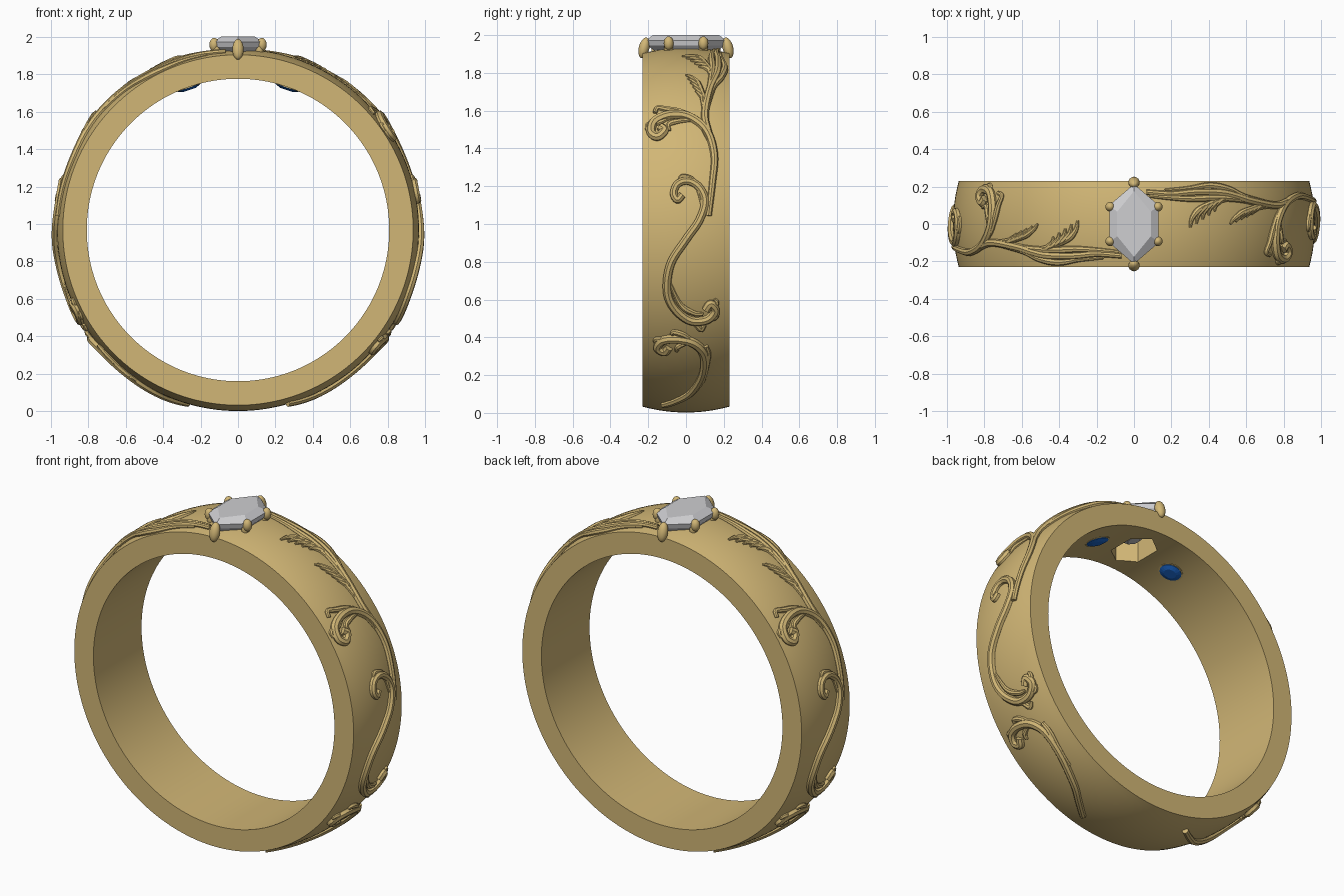
import bpy, bmesh, math
from mathutils import Vector, Matrix

if "Cube" in bpy.data.objects:
    bpy.data.objects.remove(bpy.data.objects["Cube"], do_unlink=True)

CZ, R_IN, R_OUT, HALF = 0.968, 0.807, 0.966, 0.23


def material(name, rgb):
    m = bpy.data.materials.new(name)
    m.use_nodes = True
    m.diffuse_color = (*rgb, 1)
    m.node_tree.nodes["Principled BSDF"].inputs["Base Color"].default_value = (*rgb, 1)
    return m


GOLD = material("warm_gold", (0.64, 0.47, 0.18))
CLEAR = material("clear_stone", (0.62, 0.62, 0.64))
BLUE = material("blue_stone", (0.01, 0.13, 0.58))


def make(name, mesh, mat, smooth=True):
    ob = bpy.data.objects.new(name, mesh)
    bpy.context.collection.objects.link(ob)
    mesh.materials.clear()
    mesh.materials.append(mat)
    if smooth:
        bpy.ops.object.select_all(action='DESELECT')
        ob.select_set(True)
        bpy.context.view_layer.objects.active = ob
        bpy.ops.object.shade_smooth_by_angle(angle=math.radians(35))
    return ob


def loft(rings, closed=False):
    """Skin a list of equal point rings; cap the ends unless closed."""
    bm = bmesh.new()
    vs = [[bm.verts.new(p) for p in ring] for ring in rings]
    n = len(vs[0])
    for i in range(len(vs) if closed else len(vs) - 1):
        a, b = vs[i], vs[(i + 1) % len(vs)]
        for j in range(n):
            bm.faces.new((a[j], a[(j + 1) % n], b[(j + 1) % n], b[j]))
    if not closed:
        bm.faces.new(vs[0])
        bm.faces.new(vs[-1])
    bmesh.ops.recalc_face_normals(bm, faces=bm.faces)
    me = bpy.data.meshes.new("mesh")
    bm.to_mesh(me)
    bm.free()
    return me


def surface_radius(y):
    return R_OUT - 0.031 * (y / HALF) ** 2


def on_band(deg, y, lift=0.0):
    a, r = math.radians(deg), surface_radius(y) + lift
    return Vector((r * math.sin(a), y, CZ + r * math.cos(a)))


# Band: domed outside, straight inside, revolved about the finger axis
ys = [HALF * (i / 6 - 1) for i in range(13)]
profile = [(y, surface_radius(y)) for y in ys] + [(HALF, R_IN), (-HALF, R_IN)]
SEG = 160
rings = []
for i in range(SEG):
    a = 2 * math.pi * i / SEG
    rings.append([(r * math.sin(a), y, CZ + r * math.cos(a)) for y, r in profile])
band = make("band", loft(rings, closed=True), GOLD)


# Hexagonal outline shared by the stone and its opening
def hexagon(w, tip, side, z):
    return [(0, tip, z), (-w, side, z), (-w, -side, z), (0, -tip, z), (w, -side, z), (w, side, z)]


cutter = make("opening_cutter", loft([hexagon(0.095, 0.15, 0.08, 1.6), hexagon(0.1, 0.16, 0.085, 2.1)]), GOLD, False)
cutter.hide_render = True
cutter.hide_viewport = True
cut = band.modifiers.new("opening", 'BOOLEAN')
cut.object = cutter
cut.solver = 'EXACT'

# Main stone: table, crown, girdle, pavilion
make("main_stone", loft([
    hexagon(0.025, 0.05, 0.02, 1.83),
    hexagon(0.128, 0.205, 0.095, 1.945),
    hexagon(0.132, 0.213, 0.1, 1.972),
    hexagon(0.09, 0.175, 0.065, 2.0)]), CLEAR, False)


# Prongs: rounded claws around the stone
def claw(name, x, y, z, size, lean=0.0):
    bm = bmesh.new()
    bmesh.ops.create_uvsphere(bm, u_segments=20, v_segments=12, radius=1)
    bmesh.ops.scale(bm, vec=size, verts=bm.verts)
    bmesh.ops.rotate(bm, cent=(0, 0, 0), matrix=Matrix.Rotation(lean, 3, 'X'), verts=bm.verts)
    bmesh.ops.translate(bm, vec=(x, y, z), verts=bm.verts)
    me = bpy.data.meshes.new(name)
    bm.to_mesh(me)
    bm.free()
    make(name, me, GOLD)


for s in (-1, 1):
    end = "back" if s > 0 else "front"
    claw(end + "_tip_prong", 0, s * 0.222, 1.932, (0.03, 0.028, 0.056), s * 0.25)
    for t in (-1, 1):
        hand = "left" if t > 0 else "right"
        claw(f"{end}_{hand}_prong", t * 0.127, s * 0.092, 1.957, (0.026, 0.026, 0.036))
        claw(f"{end}_{hand}_prong_foot", t * 0.115, s * 0.092, 1.93, (0.022, 0.024, 0.04))


# Blue stones set flush inside the band, each with a thin collar
def inner_disc(name, side, layers, mat, smooth):
    rot = Matrix.Rotation(side * math.radians(19), 4, 'Y')
    centre = Vector((0, 0, CZ))
    rings = []
    for rad, depth in layers:
        rings.append([centre + rot @ Vector((rad * math.cos(k * math.pi / 8), rad * math.sin(k * math.pi / 8), depth))
                      for k in range(16)])
    make(name, loft(rings), mat, smooth)


for side, hand in ((1, "left"), (-1, "right")):
    inner_disc(hand + "_stone_collar", side, [(0.07, 0.83), (0.07, 0.803)], GOLD, True)
    inner_disc(hand + "_blue_stone", side, [(0.062, 0.82), (0.062, 0.801), (0.035, 0.791)], BLUE, False)


# Scrollwork strands follow the band's surface as (degrees from top, y) paths
def smooth_path(pts, steps=7):
    p = [Vector(q) for q in pts]
    p = [p[0] * 2 - p[1]] + p + [p[-1] * 2 - p[-2]]
    out = []
    for i in range(1, len(p) - 2):
        a, b, c, d = p[i - 1:i + 3]
        for k in range(steps):
            t = k / steps
            out.append(0.5 * (2 * b + (c - a) * t + (2 * a - 5 * b + 4 * c - d) * t ** 2
                              + (3 * b - a - 3 * c + d) * t ** 3))
    return out + [p[-2]]


def strands(name, paths):
    cu = bpy.data.curves.new(name, 'CURVE')
    cu.dimensions = '3D'
    cu.bevel_depth = 1.0
    cu.bevel_resolution = 2
    cu.use_fill_caps = True
    for pts, r0, r1, r2 in paths:
        line = smooth_path(pts)
        sp = cu.splines.new('POLY')
        sp.points.add(len(line) - 1)
        for i, (q, pt) in enumerate(zip(line, sp.points)):
            t = i / (len(line) - 1)
            r = r0 + (r1 - r0) * t * 2 if t < 0.5 else r1 + (r2 - r1) * (t * 2 - 1)
            pt.co = (*on_band(q.x, q.y, 0.3 * r), 1)
            pt.radius = r
    tmp = bpy.data.objects.new("tmp", cu)
    bpy.context.collection.objects.link(tmp)
    me = bpy.data.meshes.new_from_object(tmp.evaluated_get(bpy.context.evaluated_depsgraph_get()))
    bpy.data.objects.remove(tmp)
    make("left_" + name, me, GOLD)
    # The other side is the same work turned half round
    other = me.copy()
    other.transform(Matrix.Rotation(math.pi, 4, 'Z'))
    make("right_" + name, other, GOLD)


# Leafy spray running from the stone
spray = [
    ([(4, .17), (12, .16), (20, .17), (30, .165), (40, .125), (51, .10), (58, .12)], .014, .022, .02),
    ([(5, .15), (12, .14), (19, .135), (27, .14), (36, .13), (46, .105)], .01, .02, .014),
    ([(10, .18), (18, .19), (25, .205), (32, .185), (38, .145), (48, .11)], .008, .02, .014),
]
for i in range(5):
    spray.append(([(18 + 2.1 * i, -.02 + .022 * i), (19 + 2 * i, .04 + .016 * i),
                   (23 + 1.7 * i, .095 + .01 * i), (33 + i, .145)], .006, .019, .012))
for i in range(5):
    spray.append(([(32 + 2.1 * i, .0 + .013 * i), (34 + 2 * i, .035 + .01 * i),
                   (39 + 1.5 * i, .075 + .006 * i), (50 + i, .1)], .006, .017, .012))
strands("leaf_spray", spray)

# Upper scroll
strands("upper_scroll", [
    ([(85.5, .12), (75, .14), (65.5, .15), (57, .11), (52, .02), (51, -.08), (53, -.165),
      (57, -.185), (59, -.15), (57, -.115), (55.5, -.135)], .016, .026, .024),
    ([(60, .12), (53, .06), (50, -.02), (48.5, -.1), (47.5, -.15), (49.5, -.165)], .012, .017, .012),
    ([(53, .03), (53.5, -.04), (54.5, -.09), (57, -.09)], .01, .017, .01),
    ([(52, -.09), (53.5, -.14), (54, -.2), (56, -.205)], .01, .017, .01),
])

# Middle scroll: small curl above, long stem, leafy curl below
strands("middle_scroll", [
    ([(79, -.02), (80.5, -.045), (78.5, -.065), (75.5, -.045), (74.5, .01), (76.5, .07), (81, .1),
      (87, .07), (93, .0), (100.5, -.08), (109, -.1), (115, -.065), (119.5, .02), (119.5, .11),
      (116.5, .155), (114, .13), (116, .105)], .02, .023, .024),
    ([(84, .095), (77, .065), (74, .03), (73, -.02), (74.5, -.035)], .01, .016, .01),
    ([(107, -.085), (114, -.03), (117, .04), (117.5, .09)], .008, .018, .01),
    ([(117, -.02), (121, .05), (123, .08), (121.5, .1)], .01, .017, .01),
    ([(119, .08), (119, .15), (117, .17)], .01, .016, .01),
    ([(118, .13), (114, .16), (112.5, .15)], .01, .016, .01),
])

# Lower scroll
strands("lower_scroll", [
    ([(164, -.12), (158, -.04), (152, .03), (142, .09), (133, .095), (128, .04), (126.5, -.05),
      (127.5, -.125), (130.5, -.15), (132, -.115), (130, -.09)], .018, .026, .022),
    ([(146, .09), (134, .115), (129.5, .105)], .012, .018, .013),
    ([(130, .07), (125.5, .0), (124, -.06), (125, -.075)], .01, .018, .011),
    ([(127, -.08), (127, -.15), (128.5, -.165)], .01, .016, .01),
    ([(128, .01), (129.5, -.04), (131.5, -.05)], .01, .016, .01),
])
